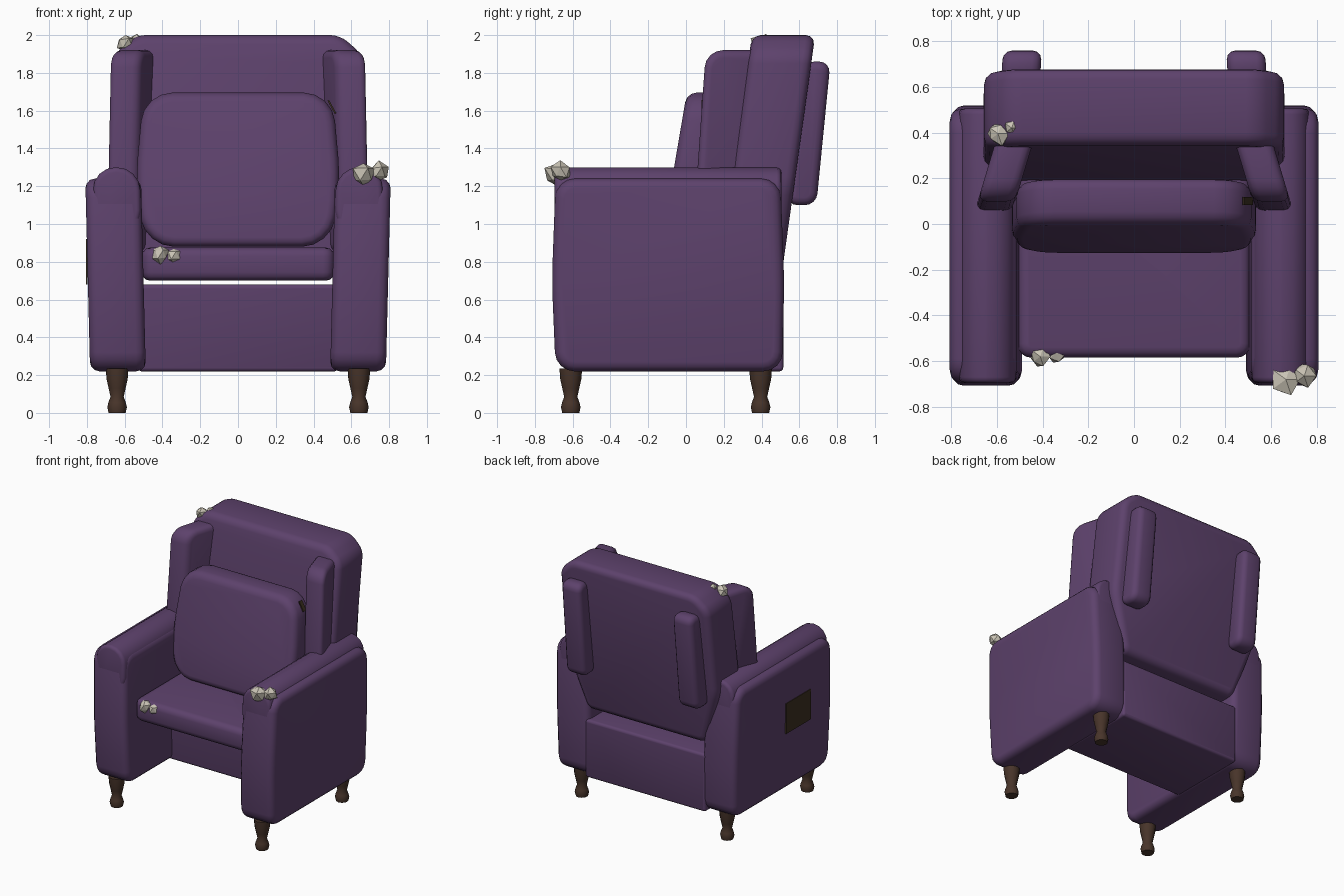
import bpy, bmesh, math, random
from mathutils import Vector, Matrix

random.seed(4)
cube = bpy.data.objects.get("Cube")
if cube:
    bpy.data.objects.remove(cube, do_unlink=True)


def material(name, rgb):
    m = bpy.data.materials.new(name)
    m.use_nodes = True
    m.diffuse_color = (*rgb, 1)
    bsdf = next(n for n in m.node_tree.nodes if n.type == 'BSDF_PRINCIPLED')
    bsdf.inputs["Base Color"].default_value = (*rgb, 1)
    bsdf.inputs["Roughness"].default_value = 0.8
    return m


PURPLE = material("purple fabric", (0.11, 0.054, 0.15))
WOOD = material("dark wood", (0.065, 0.035, 0.023))
STUFFING = material("pale stuffing", (0.6, 0.56, 0.47))
LINING = material("torn lining", (0.045, 0.03, 0.015))


def finish(bm, name, mat, smooth=40):
    bmesh.ops.recalc_face_normals(bm, faces=bm.faces)
    mesh = bpy.data.meshes.new(name)
    bm.to_mesh(mesh)
    bm.free()
    mesh.materials.append(mat)
    ob = bpy.data.objects.new(name, mesh)
    bpy.context.collection.objects.link(ob)
    if smooth:
        bpy.ops.object.select_all(action='DESELECT')
        ob.select_set(True)
        bpy.context.view_layer.objects.active = ob
        bpy.ops.object.shade_smooth_by_angle(angle=math.radians(smooth))
    return ob


def pad(name, axis, outline, lo, hi, corner, rim, warp=None, mirror=False):
    """Upholstered pad: an outline extruded along an axis, with round corners and rims."""
    def place(u, v, w):
        return {'x': (w, u, v), 'y': (u, w, v), 'z': (u, v, w)}[axis]
    bm = bmesh.new()
    rings = [[bm.verts.new(place(u, v, w)) for u, v in outline] for w in (lo, hi)]
    n = len(outline)
    caps = [bm.faces.new(r) for r in rings]
    for i in range(n):
        j = (i + 1) % n
        bm.faces.new((rings[0][i], rings[0][j], rings[1][j], rings[1][i]))
    bmesh.ops.recalc_face_normals(bm, faces=bm.faces)
    # round the outline corners
    long_edges = [e for e in bm.edges if not any(f in caps for f in e.link_faces)]
    bmesh.ops.bevel(bm, geom=long_edges, offset=corner, segments=4, profile=0.5,
                    affect='EDGES', clamp_overlap=True)
    # soften both rims
    rims = [e for e in bm.edges if e.calc_face_angle(0) > 1.2]
    bmesh.ops.bevel(bm, geom=rims, offset=rim, segments=3, profile=0.5,
                    affect='EDGES', clamp_overlap=True)
    if warp:
        for v in bm.verts:
            v.co = warp(v.co.copy())
    if mirror:
        geom = bmesh.ops.duplicate(bm, geom=bm.verts[:] + bm.edges[:] + bm.faces[:])["geom"]
        for v in geom:
            if isinstance(v, bmesh.types.BMVert):
                v.co.x *= -1
    return finish(bm, name, PURPLE)


def rect(u0, u1, v0, v1):
    return [(u0, v0), (u1, v0), (u1, v1), (u0, v1)]


def lean_out(p):
    return Vector((p.x + 0.025 * (p.z - 0.7), p.y, p.z))


def recline(p):
    return Vector((p.x, p.y + 0.14 * (p.z - 1.9), p.z))


# Arms: side panel with a rounded roll on top
pad("arm_panels", 'x', [(-0.69, 0.22), (0.51, 0.22), (0.52, 0.7), (0.5, 1.24),
                        (-0.69, 1.24), (-0.71, 0.7)],
    0.5, 0.795, 0.1, 0.05, lean_out, True)
pad("arm_rolls", 'y', rect(0.505, 0.755, 0.95, 1.3), -0.695, 0.505, 0.12, 0.025,
    lean_out, True)

# Base and seat
pad("base", 'y', rect(-0.53, 0.53, 0.22, 0.68), -0.13, 0.515, 0.02, 0.03)
pad("seat_cushion", 'z', rect(-0.51, 0.51, -0.585, 0.38), 0.7, 0.875, 0.06, 0.045)

# Backrest narrows to fit between the arms
pad("backrest", 'y', [(-0.52, 0.76), (0.52, 0.76), (0.66, 1.2), (0.655, 1.9), (0.54, 2.0),
                      (-0.54, 2.0), (-0.655, 1.9), (-0.66, 1.2)],
    0.335, 0.67, 0.05, 0.05, recline)

# Side wings splay outward towards the front
pad("wings", 'x', [(0.03, 0.85), (0.4, 0.85), (0.47, 1.92), (0.105, 1.92)],
    0.525, 0.69, 0.09, 0.04,
    lambda p: Vector((p.x - 0.3 * (p.y - 0.08), p.y, p.z)), True)

# Rear bolsters
pad("rear_bolsters", 'x', [(0.53, 1.1), (0.69, 1.1), (0.765, 1.86), (0.62, 1.86)],
    0.41, 0.58, 0.06, 0.04,
    lambda p: Vector((p.x - 0.06 * (p.y - 0.65), p.y, p.z)), True)

# Loose back cushion
pad("back_cushion", 'y', [(-0.49, 0.88), (0.49, 0.88), (0.545, 1.2), (0.5, 1.695),
                          (-0.5, 1.695), (-0.545, 1.2)],
    -0.08, 0.12, 0.15, 0.05,
    lambda p: Vector((p.x, p.y + 0.17 * (p.z - 1.2), p.z)))

# Turned legs
profile = [(0.045, 0), (0.052, 0.03), (0.046, 0.055), (0.035, 0.085), (0.045, 0.13),
           (0.056, 0.18), (0.06, 0.235)]
for side, x in (("right", -0.64), ("left", 0.64)):
    for end, y in (("front", -0.61), ("back", 0.395)):
        bm = bmesh.new()
        rings = []
        for r, z in profile:
            rings.append([bm.verts.new((x + r * math.cos(a), y + r * math.sin(a), z))
                          for a in (math.tau * k / 12 for k in range(12))])
        for low, high in zip(rings, rings[1:]):
            for k in range(12):
                j = (k + 1) % 12
                bm.faces.new((low[k], low[j], high[j], high[k]))
        bm.faces.new(rings[0])
        bm.faces.new(rings[-1])
        finish(bm, f"{end}_{side}_leg", WOOD)

# Stuffing tufts: faceted lumps bursting from the seams
tufts = {
    "arm_stuffing": [(0.665, -0.68, 1.26, 0.07), (0.745, -0.665, 1.275, 0.055)],
    "seat_stuffing": [(-0.41, -0.58, 0.84, 0.05), (-0.34, -0.565, 0.835, 0.043)],
    "backrest_stuffing": [(-0.595, 0.395, 1.955, 0.052), (-0.535, 0.42, 1.975, 0.035)],
}
for name, lumps in tufts.items():
    bm = bmesh.new()
    for x, y, z, r in lumps:
        made = bmesh.ops.create_icosphere(bm, subdivisions=1, radius=r)["verts"]
        for v in made:
            v.co = v.co * random.uniform(0.75, 1.2) + Vector((x, y, z))
    finish(bm, name, STUFFING, 0)


# Torn patches
def patch(name, size, place):
    bm = bmesh.new()
    bmesh.ops.create_cube(bm, size=1)
    bmesh.ops.scale(bm, vec=size, verts=bm.verts)
    bm.transform(place)
    finish(bm, name, LINING, 0)


patch("side_patch", (0.009, 0.31, 0.24), Matrix.Translation((-0.801, -0.265, 0.8)))
patch("cushion_tear", (0.009, 0.035, 0.08),
      Matrix.Translation((0.497, 0.1, 1.62)) @ Matrix.Rotation(-0.5, 4, 'Y'))
